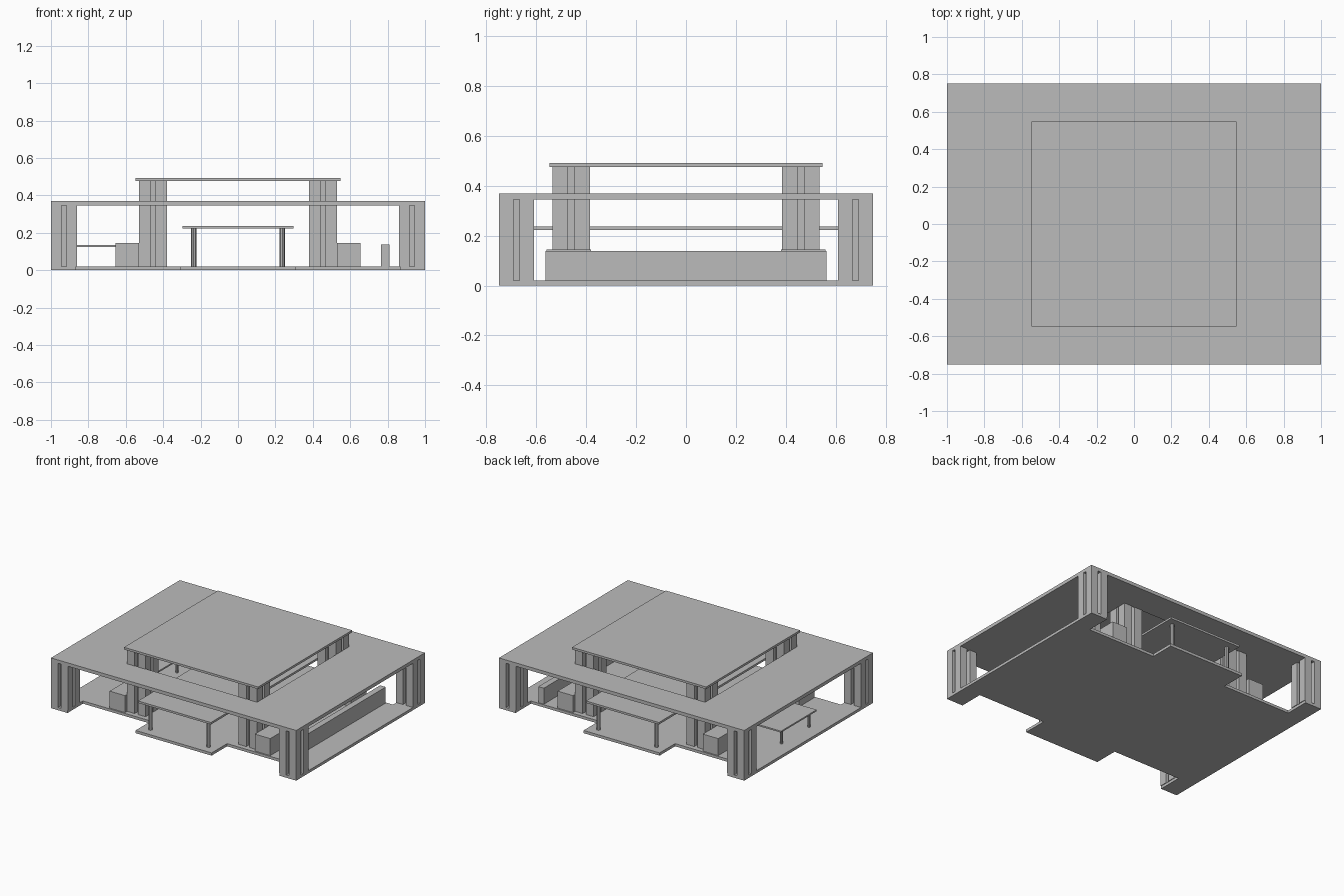
import bpy, bmesh
from mathutils import Matrix, Vector

if "Cube" in bpy.data.objects:
    bpy.data.objects.remove(bpy.data.objects["Cube"])

# Single plain grey
grey = bpy.data.materials.new("concrete_grey")
grey.use_nodes = True
COLOUR = (0.5, 0.5, 0.5, 1)
grey.diffuse_color = COLOUR
grey.node_tree.nodes["Principled BSDF"].inputs["Base Color"].default_value = COLOUR

FLOOR_TOP = 0.02
ROOF_BASE, ROOF_TOP = 0.345, 0.37


def finish(name, bm):
    bmesh.ops.recalc_face_normals(bm, faces=bm.faces[:])
    mesh = bpy.data.meshes.new(name)
    bm.to_mesh(mesh)
    bm.free()
    mesh.materials.append(grey)
    obj = bpy.data.objects.new(name, mesh)
    bpy.context.collection.objects.link(obj)
    return obj


def raise_faces(bm, height):
    grown = bmesh.ops.extrude_face_region(bm, geom=bm.faces[:])["geom"]
    verts = [g for g in grown if isinstance(g, bmesh.types.BMVert)]
    bmesh.ops.translate(bm, vec=(0, 0, height), verts=verts)


def prism(name, outline, z0, z1):
    bm = bmesh.new()
    bm.faces.new([bm.verts.new((x, y, z0)) for x, y in outline])
    raise_faces(bm, z1 - z0)
    return finish(name, bm)


def box(name, x0, x1, y0, y1, z0, z1):
    return prism(name, [(x0, y0), (x1, y0), (x1, y1), (x0, y1)], z0, z1)


def leg(name, x, y, radius, z0, z1):
    bm = bmesh.new()
    bmesh.ops.create_cone(bm, cap_ends=True, segments=8, radius1=radius, radius2=radius,
                          depth=z1 - z0,
                          matrix=Matrix.Translation((x, y, (z0 + z1) / 2)))
    return finish(name, bm)


def grooved_column(name, cx, cy, half, z0, z1, groove=0.0125, depth=0.03):
    # Square post with one upright groove in each side
    side = [(-half, -half), (-groove, -half), (-groove, depth - half),
            (groove, depth - half), (groove, -half)]
    outline = []
    for turn in range(4):
        for x, y in side:
            for _ in range(turn):
                x, y = -y, x
            outline.append((cx + x, cy + y))
    return prism(name, outline, z0, z1)


# Floor slab, recessed along front and back, with a tongue in the middle
edge = [(-1, -0.75), (-0.865, -0.75), (-0.865, -0.57), (-0.31, -0.57), (-0.31, -0.75)]
front_edge = edge + [(-x, y) for x, y in reversed(edge)]
prism("floor_slab", front_edge + [(-x, -y) for x, y in front_edge], 0, FLOOR_TOP)

# Main roof with a square opening
bm = bmesh.new()
corners = [(-1, -1), (1, -1), (1, 1), (-1, 1)]
outer = [bm.verts.new((sx, sy * 0.75, ROOF_BASE)) for sx, sy in corners]
inner = [bm.verts.new((sx * 0.53, sy * 0.53, ROOF_BASE)) for sx, sy in corners]
for i in range(4):
    j = (i + 1) % 4
    bm.faces.new((outer[i], outer[j], inner[j], inner[i]))
raise_faces(bm, ROOF_TOP - ROOF_BASE)
finish("main_roof", bm)

# Raised roof
box("upper_roof", -0.547, 0.547, -0.547, 0.547, 0.476, 0.492)

# Columns and side cabinets repeat in every quarter
for sx, xname in ((-1, "right"), (1, "left")):
    for sy, yname in ((-1, "front"), (1, "back")):
        tag = yname + "_" + xname
        grooved_column("corner_column_" + tag, sx * 0.93, sy * 0.68, 0.07, FLOOR_TOP, ROOF_BASE)
        grooved_column("inner_column_" + tag, sx * 0.455, sy * 0.46, 0.075, FLOOR_TOP, 0.476)
        xs = sorted((sx * 0.53, sx * 0.655))
        ys = sorted((sy * 0.38, sy * 0.56))
        box("cabinet_" + tag, *xs, *ys, FLOOR_TOP, 0.145)
        leg("long_table_leg_" + tag, sx * 0.237, sy * 0.68, 0.014, FLOOR_TOP, 0.222)
        leg("low_table_leg_" + tag, -0.75 + sx * 0.14, sy * 0.16, 0.01, FLOOR_TOP, 0.125)

# Long central table
box("long_table_top", -0.297, 0.297, -0.74, 0.74, 0.222, 0.237)

# Low side table and the low wall opposite it
box("low_table_top", -0.92, -0.58, -0.207, 0.207, 0.125, 0.136)
box("low_wall", 0.765, 0.81, -0.563, 0.563, FLOOR_TOP, 0.138)
